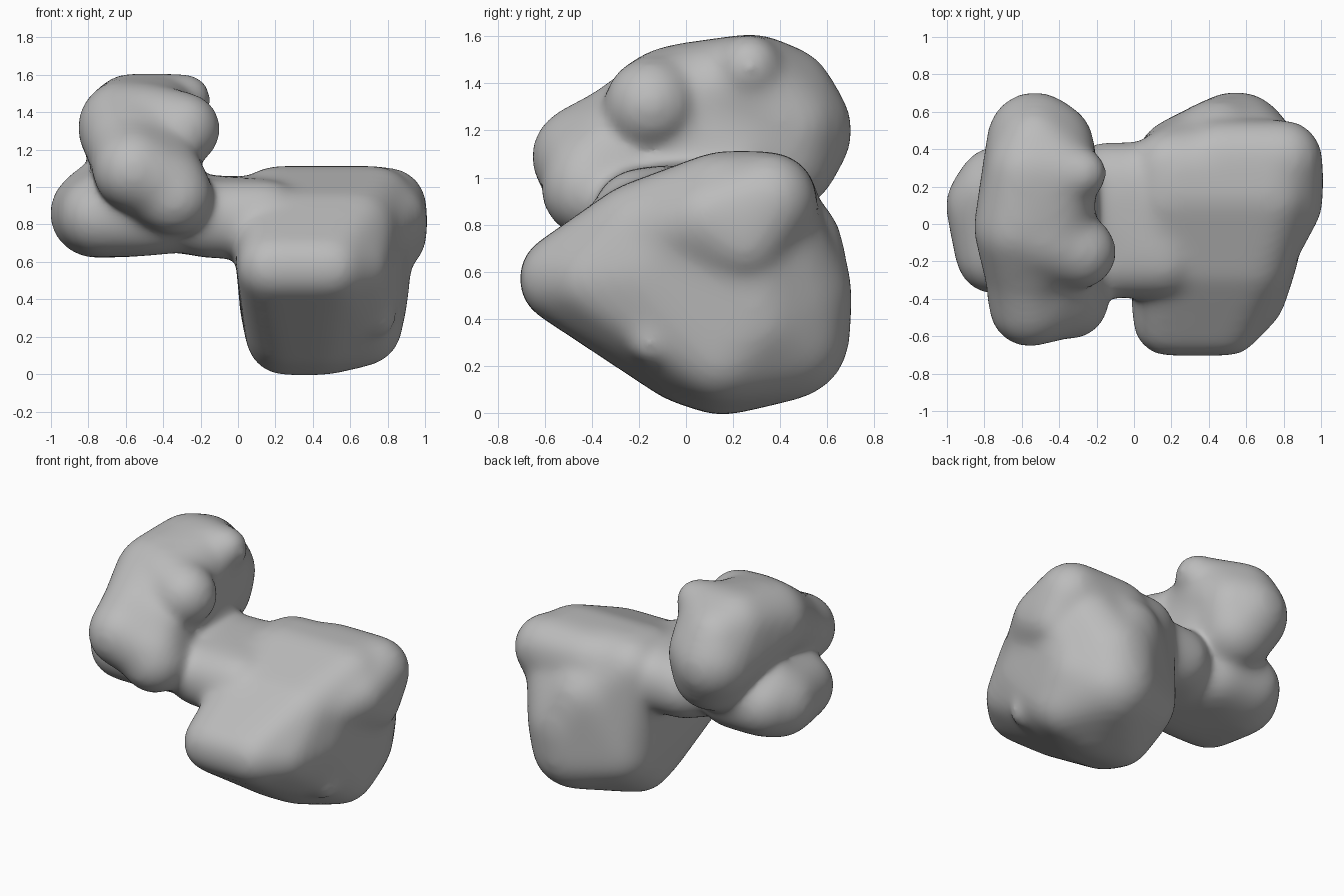
import bpy
import bmesh
from mathutils import Matrix

cube = bpy.data.objects.get("Cube")
if cube:
    bpy.data.objects.remove(cube, do_unlink=True)

grey = bpy.data.materials.new("plain_grey")
grey.use_nodes = True
colour = (.5, .5, .5, 1)
grey.diffuse_color = colour
grey.node_tree.nodes["Principled BSDF"].inputs["Base Color"].default_value = colour

body = bmesh.new()


def ball(x, y, z, radius=.2):
    """One ball, as a list so that balls and bars can be added together."""
    return [(x, y, z, radius)]


def bar(right, left, y, z, radius=.2):
    """Two equal balls side by side, the ends of a bar along x."""
    return ball(right, y, z, radius) + ball(left, y, z, radius)


def lobe(balls):
    """Add the convex skin stretched around the balls."""
    part = bmesh.new()
    for x, y, z, radius in balls:
        bmesh.ops.create_icosphere(part, subdivisions=3, radius=radius,
                                   matrix=Matrix.Translation((x, y, z)))
    hull = bmesh.ops.convex_hull(part, input=part.verts[:])
    spare = {item for item in hull["geom_interior"] + hull["geom_unused"]
             if isinstance(item, bmesh.types.BMVert)}
    bmesh.ops.delete(part, geom=list(spare), context="VERTS")
    bmesh.ops.recalc_face_normals(part, faces=part.faces[:])
    mesh = bpy.data.meshes.new("lobe")
    part.to_mesh(mesh)
    part.free()
    body.from_mesh(mesh)
    bpy.data.meshes.remove(mesh)


# Large lower mass: blunt nose, rounded underside, full back
nose = bar(.18, .5, -.52, .57, .18) + ball(.63, -.4, .57, .17)
brow = bar(.2, .64, -.2, .77)
top = bar(.2, .74, .15, .9) + bar(.2, .74, .3, .9)
belly = bar(.25, .45, 0, .25) + bar(.25, .45, .15, .2)
flank = ball(.67, .15, .25) + ball(.7, .3, .4) + ball(.7, -.18, .6, .17)
rump = ball(.55, .42, .5, .28) + ball(.53, .42, .33, .27)
inner_back = ball(.25, .33, .35, .23) + ball(.23, .25, .6, .22)
lobe(nose + brow + top + belly + flank + rump + inner_back)

# Back ridge
lobe(rump + inner_back + ball(.45, .42, .7, .24) + ball(.25, .33, .7)
     + bar(.3, .6, .27, .88))

# Shoulder overhanging the side
lobe(bar(.45, .8, .35, .9) + ball(.83, .1, .83, .17)
     + ball(.83, .25, .73, .17) + ball(.68, -.17, .76, .17))

# Small knob low on the side
lobe(ball(.75, -.15, .3, .09) + ball(.66, -.08, .34, .12))

# Bridge joining the two halves
lobe(bar(-.15, .15, -.19, .83) + bar(-.15, .15, .23, .84)
     + ball(-.32, .1, .86))

# Lower side lobe
lobe(ball(-.77, .1, .86, .23) + bar(-.74, -.5, -.16, .85, .21)
     + bar(-.73, -.5, .2, .87, .21) + ball(-.73, .14, .91, .22)
     + ball(-.3, -.15, .86))

# Upper arch, built as overlapping lengths from front to back
chin = ball(-.56, -.44, 1.09, .21) + ball(-.36, -.4, 1)
cheek = ball(-.58, -.27, 1.18, .21) + ball(-.42, -.27, 1.15, .18)
crown = ball(-.61, -.02, 1.32, .24) + ball(-.44, -.05, 1.33, .21)
crest = bar(-.57, -.42, .28, 1.38, .22) + ball(-.53, .42, 1.35)
tail = ball(-.53, .45, 1.2, .25) + ball(-.45, .42, 1.22, .23)
lobe(chin + cheek)
lobe(cheek + crown)
lobe(crown + crest + tail)
lobe(tail + ball(-.48, .4, 1.09, .24) + ball(-.42, .3, 1.3))

# Drooping lip at the front of the arch
lobe(ball(-.34, -.41, .95) + ball(-.46, -.38, 1.02) + ball(-.4, -.25, 1.05))

# Inner stem carrying the arch down to the bridge
lobe(ball(-.42, 0, 1.25) + ball(-.4, .28, 1.14, .18)
     + ball(-.38, .08, .9) + ball(-.4, -.2, 1.05, .18))

# Two rounded knobs on the inner side of the arch
lobe(ball(-.29, -.15, 1.31, .19) + ball(-.5, -.06, 1.32, .23))
lobe(ball(-.28, .27, 1.47, .13) + ball(-.44, .27, 1.42, .18))

# Fuse the lobes into one soft skin
mesh = bpy.data.meshes.new("lumpy_body")
body.to_mesh(mesh)
body.free()
mesh.materials.append(grey)
obj = bpy.data.objects.new("lumpy_body", mesh)
bpy.context.collection.objects.link(obj)
remesh = obj.modifiers.new("fuse", "REMESH")
remesh.mode = "VOXEL"
remesh.voxel_size = .022
remesh.use_smooth_shade = True
soften = obj.modifiers.new("soften", "SMOOTH")
soften.factor = .5
soften.iterations = 45

# Make up for the little that softening wears away
swell = obj.modifiers.new("swell", "DISPLACE")
swell.strength = .012
swell.mid_level = 0
